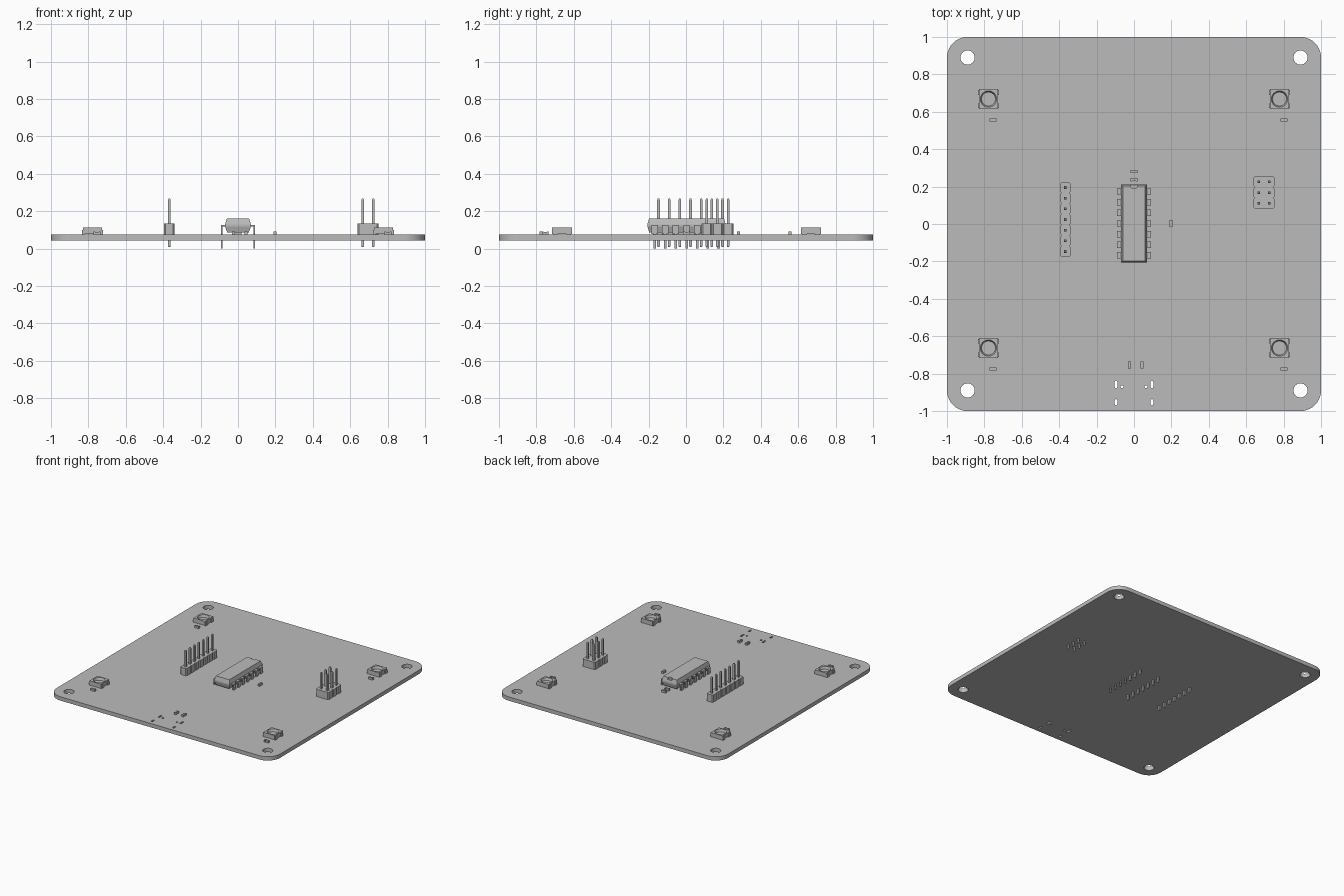
import bpy, bmesh, math
from mathutils import Matrix, Vector

old = bpy.data.objects.get("Cube")
if old:
    bpy.data.objects.remove(old)

grey = bpy.data.materials.new("plain_grey")
grey.use_nodes = True
tone = (0.5, 0.5, 0.5, 1)
grey.diffuse_color = tone
grey.node_tree.nodes["Principled BSDF"].inputs["Base Color"].default_value = tone

BOTTOM, TOP, PITCH = 0.044, 0.075, 0.057


def finish(name, bm, smooth=False):
    bmesh.ops.recalc_face_normals(bm, faces=bm.faces)
    mesh = bpy.data.meshes.new(name)
    bm.to_mesh(mesh)
    bm.free()
    mesh.materials.append(grey)
    ob = bpy.data.objects.new(name, mesh)
    bpy.context.collection.objects.link(ob)
    if smooth:
        bpy.ops.object.select_all(action='DESELECT')
        ob.select_set(True)
        bpy.context.view_layer.objects.active = ob
        bpy.ops.object.shade_smooth_by_angle(angle=math.radians(30))
    return ob


def box(bm, x, y, z0, z1, sx, sy):
    m = Matrix.Translation((x, y, (z0 + z1) / 2)) @ Matrix.Diagonal((sx, sy, z1 - z0, 1))
    bmesh.ops.create_cube(bm, size=1, matrix=m)


def loft(bm, rings):
    """Closed solid through rings of equal point count."""
    vs = [[bm.verts.new(p) for p in r] for r in rings]
    n = len(vs[0])
    for a, b in zip(vs, vs[1:]):
        for i in range(n):
            bm.faces.new((a[i], a[(i + 1) % n], b[(i + 1) % n], b[i]))
    bm.faces.new(vs[0][::-1])
    bm.faces.new(vs[-1])


def rounded(cx, cy, hx, hy, r, seg):
    """Outline of a rounded rectangle, slot or circle."""
    pts = []
    for q, (sx, sy) in enumerate([(1, 1), (-1, 1), (-1, -1), (1, -1)]):
        for i in range(seg + 1):
            a = (q + i / seg) * math.pi / 2
            pts.append((cx + sx * (hx - r) + r * math.cos(a),
                        cy + sy * (hy - r) + r * math.sin(a)))
    return pts


def cut(ob, cutter):
    mod = ob.modifiers.new("cut", 'BOOLEAN')
    mod.operation, mod.solver, mod.object = 'DIFFERENCE', 'EXACT', cutter
    cutter.hide_render = True
    dg = bpy.context.evaluated_depsgraph_get()
    ob.data = bpy.data.meshes.new_from_object(ob.evaluated_get(dg))
    ob.modifiers.clear()
    bpy.data.objects.remove(cutter)


# Board: rounded plate with mounting holes and connector slots
outlines = [rounded(0, 0, 1, 1, 0.11, 10)]
for sx in (-1, 1):
    for sy in (-1, 1):
        outlines.append(rounded(sx * 0.89, sy * 0.89, 0.038, 0.038, 0.038, 8))
    outlines.append(rounded(sx * 0.096, -0.858, 0.007, 0.021, 0.0069, 4))
    outlines.append(rounded(sx * 0.096, -0.953, 0.007, 0.017, 0.0069, 4))
    outlines.append(rounded(sx * 0.064, -0.87, 0.008, 0.008, 0.008, 4))
curve = bpy.data.curves.new("board_outline", 'CURVE')
curve.dimensions, curve.fill_mode = '2D', 'BOTH'
curve.extrude = (TOP - BOTTOM) / 2
for pts in outlines:
    s = curve.splines.new('POLY')
    s.points.add(len(pts) - 1)
    for p, (x, y) in zip(s.points, pts):
        p.co = (x, y, 0, 1)
    s.use_cyclic_u = True
temp = bpy.data.objects.new("board_outline", curve)
bpy.context.collection.objects.link(temp)
dg = bpy.context.evaluated_depsgraph_get()
flat = bpy.data.meshes.new_from_object(temp.evaluated_get(dg))
bpy.data.objects.remove(temp)
bm = bmesh.new()
bm.from_mesh(flat)
bmesh.ops.remove_doubles(bm, verts=bm.verts, dist=0.0001)
bmesh.ops.translate(bm, verts=bm.verts, vec=(0, 0, (TOP + BOTTOM) / 2))
for f in bm.faces:
    f.material_index = 0
finish("board", bm, True)


# Pin headers: chamfered housing blocks with square pins
def header(name, cx, cy, cols, rows):
    body, pins = bmesh.new(), bmesh.new()
    hx, hy, c = cols * PITCH / 2, PITCH / 2, 0.008
    for j in range(rows):
        y = cy + (j - (rows - 1) / 2) * PITCH
        ring = rounded(cx, y, hx, hy, c, 1)
        loft(body, [[(px, py, z) for px, py in ring] for z in (TOP, 0.134)])
        for i in range(cols):
            x = cx + (i - (cols - 1) / 2) * PITCH
            box(pins, x, y, 0.014, 0.26, 0.014, 0.014)
            for z0, z1 in ((0.26, 0.267), (0.014, 0.008)):
                loft(pins, [[(x + sx * h, y + sy * h, z)
                             for sx, sy in ((-1, -1), (1, -1), (1, 1), (-1, 1))]
                            for z, h in ((z0, 0.007), (z1, 0.004))])
    finish(name + "_housing", body)
    finish(name + "_pins", pins)


header("single_row_header", -0.367, 0.024, 1, 7)
header("double_row_header", 0.695, 0.168, 2, 3)

# Chip body: bevelled block with an end notch
bm = bmesh.new()
layers = [(0.087, 0.058, 0.2), (0.118, 0.069, 0.209), (0.13, 0.069, 0.209), (0.16, 0.06, 0.201)]
loft(bm, [[(sx * hx, 0.003 + sy * hy, z) for sx, sy in ((-1, -1), (1, -1), (1, 1), (-1, 1))]
          for z, hx, hy in layers])
chip = finish("chip_body", bm)
bm = bmesh.new()
bmesh.ops.create_cone(bm, cap_ends=True, segments=20, radius1=0.02, radius2=0.02, depth=0.04,
                      matrix=Matrix.Translation((0, 0.209, 0.165)))
cut(chip, finish("notch_cutter", bm))

# Chip legs: wide shoulders narrowing to thin tips
bm = bmesh.new()
for sx in (-1, 1):
    for k in range(7):
        y = 0.003 + (k - 3) * PITCH
        box(bm, sx * 0.074, y, 0.118, 0.127, 0.026, 0.034)
        box(bm, sx * 0.086, y, 0.078, 0.125, 0.008, 0.034)
        box(bm, sx * 0.086, y, 0, 0.08, 0.008, 0.014)
finish("chip_legs", bm)

# Lamps: square packages with a round dish and side contacts
for side, sx in (("right", -1), ("left", 1)):
    for end, y in (("front", -0.663), ("back", 0.668)):
        x = sx * 0.778
        name = f"{end}_{side}_lamp"
        bm = bmesh.new()
        box(bm, x, y, TOP + 0.003, 0.112, 0.104, 0.106)
        lamp = finish(name + "_body", bm)
        bm = bmesh.new()
        bmesh.ops.create_cone(bm, cap_ends=True, segments=32, radius1=0.037, radius2=0.044,
                              depth=0.02, matrix=Matrix.Translation((x, y, 0.1025)))
        cut(lamp, finish("dish_cutter", bm))
        bm = bmesh.new()
        for cx in (-1, 1):
            for cy in (-1, 1):
                box(bm, x + cx * 0.05, y + cy * 0.036, TOP, 0.1, 0.014, 0.026)
        finish(name + "_contacts", bm)


# Small surface parts: a core with slightly raised end caps
def small_part(name, x, y, along_x):
    bm = bmesh.new()
    long, short = 0.037, 0.017
    d = Vector((1, 0)) if along_x else Vector((0, 1))
    size = lambda l, s: (l, s) if along_x else (s, l)
    box(bm, x, y, TOP, 0.09, *size(long * 0.6, short * 0.92))
    for s in (-1, 1):
        o = d * s * long * 0.38
        box(bm, x + o.x, y + o.y, TOP, 0.092, *size(long * 0.24, short))
    finish(name, bm)


for x in (-0.754, 0.802):
    for y in (-0.775, 0.556):
        small_part("lamp_capacitor", x, y, True)
for y in (0.237, 0.281):
    small_part("chip_capacitor", 0, y, True)
small_part("side_resistor", 0.197, 0.003, False)
for x in (-0.024, 0.043):
    small_part("connector_resistor", x, -0.753, False)
